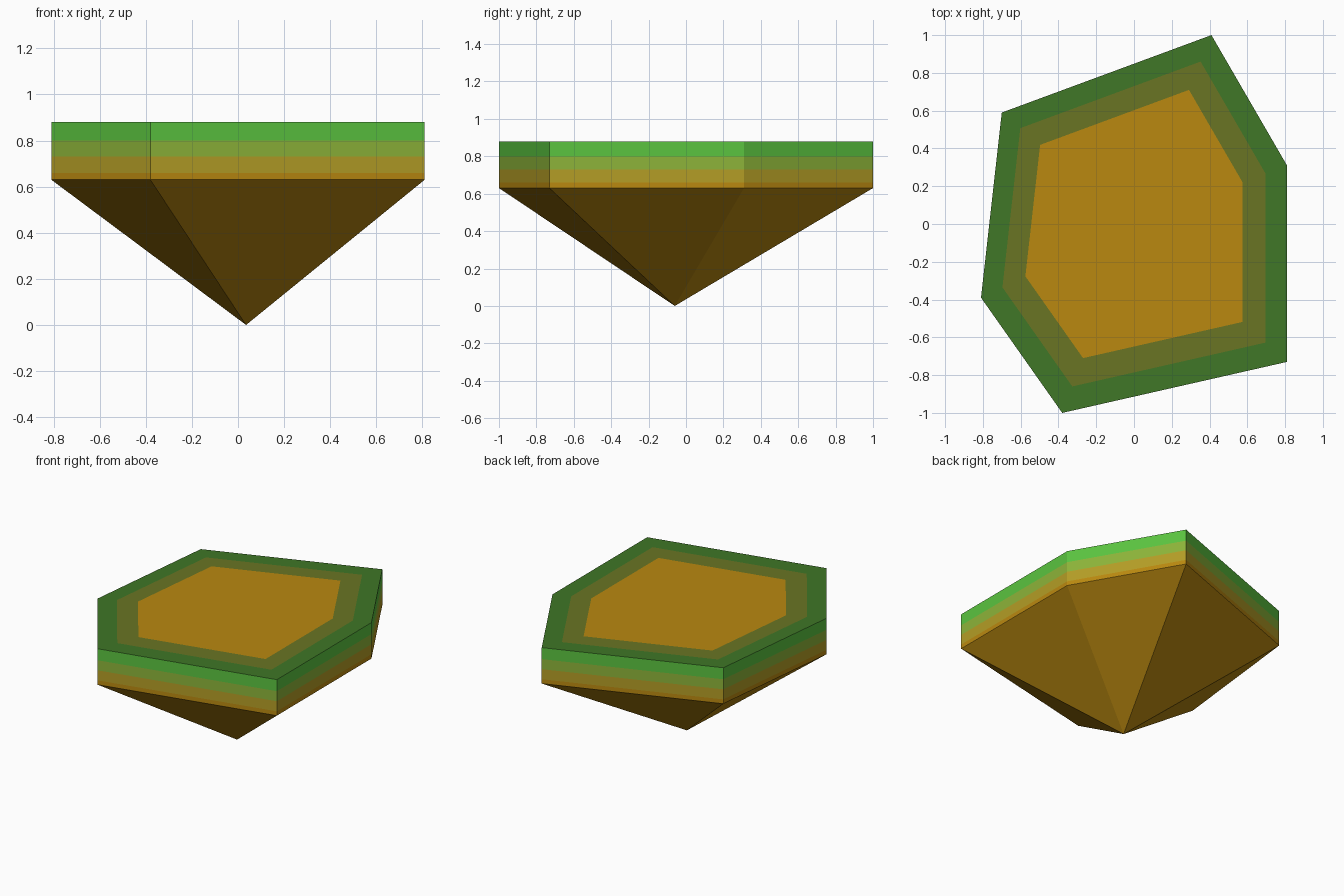
import bpy
import bmesh

cube = bpy.data.objects.get("Cube")
if cube:
    bpy.data.objects.remove(cube, do_unlink=True)

# Irregular six-sided outline, counter-clockwise, and the tip below it
OUTLINE = [(0.41, 1.0), (-0.70, 0.59), (-0.81, -0.39),
           (-0.38, -1.0), (0.81, -0.73), (0.81, 0.31)]
TIP = (0.035, -0.06, 0.0)
RIM_Z, TOP_Z = 0.63, 0.88

COLOURS = {
    "orange earth": (0.49, 0.25, 0.005),
    "ochre": (0.457, 0.34, 0.019),
    "olive green": (0.266, 0.457, 0.041),
    "bright green": (0.104, 0.55, 0.05),
    "dark green": (0.05, 0.184, 0.02),
    "dark olive": (0.144, 0.176, 0.017),
}


def make_material(name, rgb):
    mat = bpy.data.materials.new(name)
    mat.use_nodes = True
    mat.diffuse_color = (*rgb, 1)
    bsdf = mat.node_tree.nodes["Principled BSDF"]
    bsdf.inputs["Base Color"].default_value = (*rgb, 1)
    bsdf.inputs["Roughness"].default_value = 0.9
    return mat


MATERIALS = {name: make_material(name, rgb) for name, rgb in COLOURS.items()}


def ring(bm, z, scale=1.0):
    return [bm.verts.new((x * scale, y * scale, z)) for x, y in OUTLINE]


def bridge(bm, low, high, slot):
    n = len(low)
    for i in range(n):
        j = (i + 1) % n
        bm.faces.new((low[i], low[j], high[j], high[i])).material_index = slot


def finish(bm, name, materials):
    mesh = bpy.data.meshes.new(name)
    bm.to_mesh(mesh)
    bm.free()
    for m in materials:
        mesh.materials.append(MATERIALS[m])
    obj = bpy.data.objects.new(name, mesh)
    bpy.context.collection.objects.link(obj)
    return obj


# Ground slab: coloured side layers, then nested borders on the flat top
bm = bmesh.new()
layers = [  # height, outline scale, colour of the band below or outside
    (0.66, 1.0, "orange earth"),
    (0.73, 1.0, "ochre"),
    (0.80, 1.0, "olive green"),
    (TOP_Z, 1.0, "bright green"),
    (TOP_Z, 0.86, "dark green"),
    (TOP_Z, 0.71, "dark olive"),
]
names = list(COLOURS)
current = ring(bm, RIM_Z)
for z, scale, colour in layers:
    following = ring(bm, z, scale)
    bridge(bm, current, following, names.index(colour))
    current = following
bm.faces.new(current).material_index = names.index("orange earth")
finish(bm, "ground_slab", names)

# Pointed underside: a fan of triangles from the rim to the tip
bm = bmesh.new()
rim = ring(bm, RIM_Z)
tip = bm.verts.new(TIP)
for i in range(len(rim)):
    bm.faces.new((rim[(i + 1) % len(rim)], rim[i], tip))
finish(bm, "pointed_underside", ["orange earth"])
